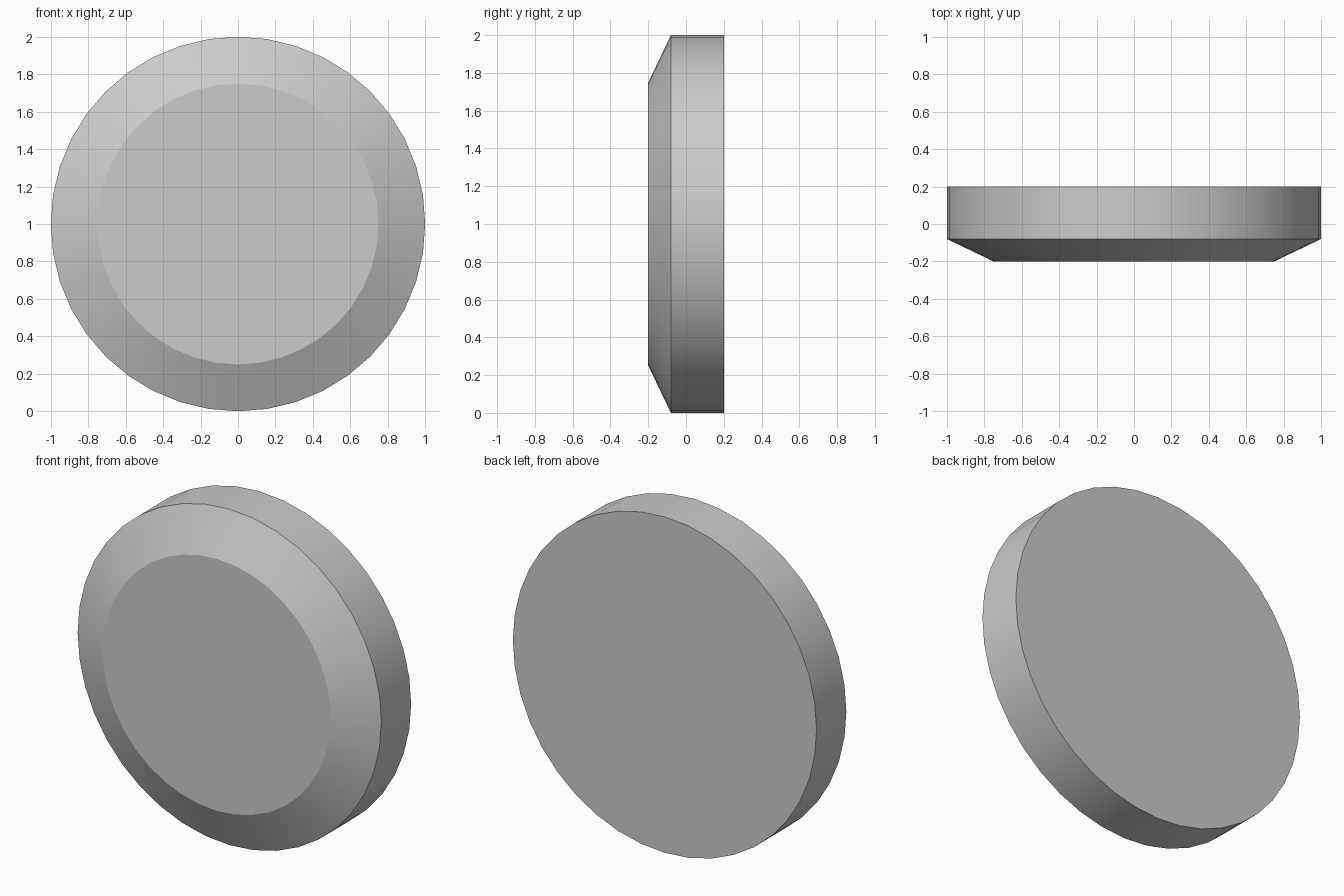
import bpy, bmesh
from math import sin, cos, tau, radians

cube = bpy.data.objects.get("Cube")
if cube:
    bpy.data.objects.remove(cube, do_unlink=True)

SIDES = 40
# (radius, y) from the flat back to the front face, with tight loops at the soft rim
PROFILE = [(1, 0.2), (1, -0.08), (0.77, -0.19), (0.75, -0.2), (0.72, -0.2)]

# Plain grey
grey = bpy.data.materials.new("plain_grey")
grey.use_nodes = True
color = (0.6, 0.6, 0.6, 1)
grey.diffuse_color = color
grey.node_tree.nodes["Principled BSDF"].inputs["Base Color"].default_value = color

# Disc: rings joined into walls, then capped back and front
bm = bmesh.new()
rings = [[bm.verts.new((r * sin(tau * i / SIDES), y, 1 + r * cos(tau * i / SIDES)))
          for i in range(SIDES)] for r, y in PROFILE]
for a, b in zip(rings, rings[1:]):
    for i in range(SIDES):
        j = (i + 1) % SIDES
        bm.faces.new((a[i], a[j], b[j], b[i]))
bm.faces.new(rings[0])
bm.faces.new(rings[-1])
bmesh.ops.recalc_face_normals(bm, faces=bm.faces)

mesh = bpy.data.meshes.new("bevelled_disc")
bm.to_mesh(mesh)
bm.free()
mesh.materials.append(grey)
disc = bpy.data.objects.new("bevelled_disc", mesh)
bpy.context.collection.objects.link(disc)

# Soft front rim, crisp outer edges
bpy.ops.object.select_all(action="DESELECT")
disc.select_set(True)
bpy.context.view_layer.objects.active = disc
bpy.ops.object.shade_smooth_by_angle(angle=radians(24))
